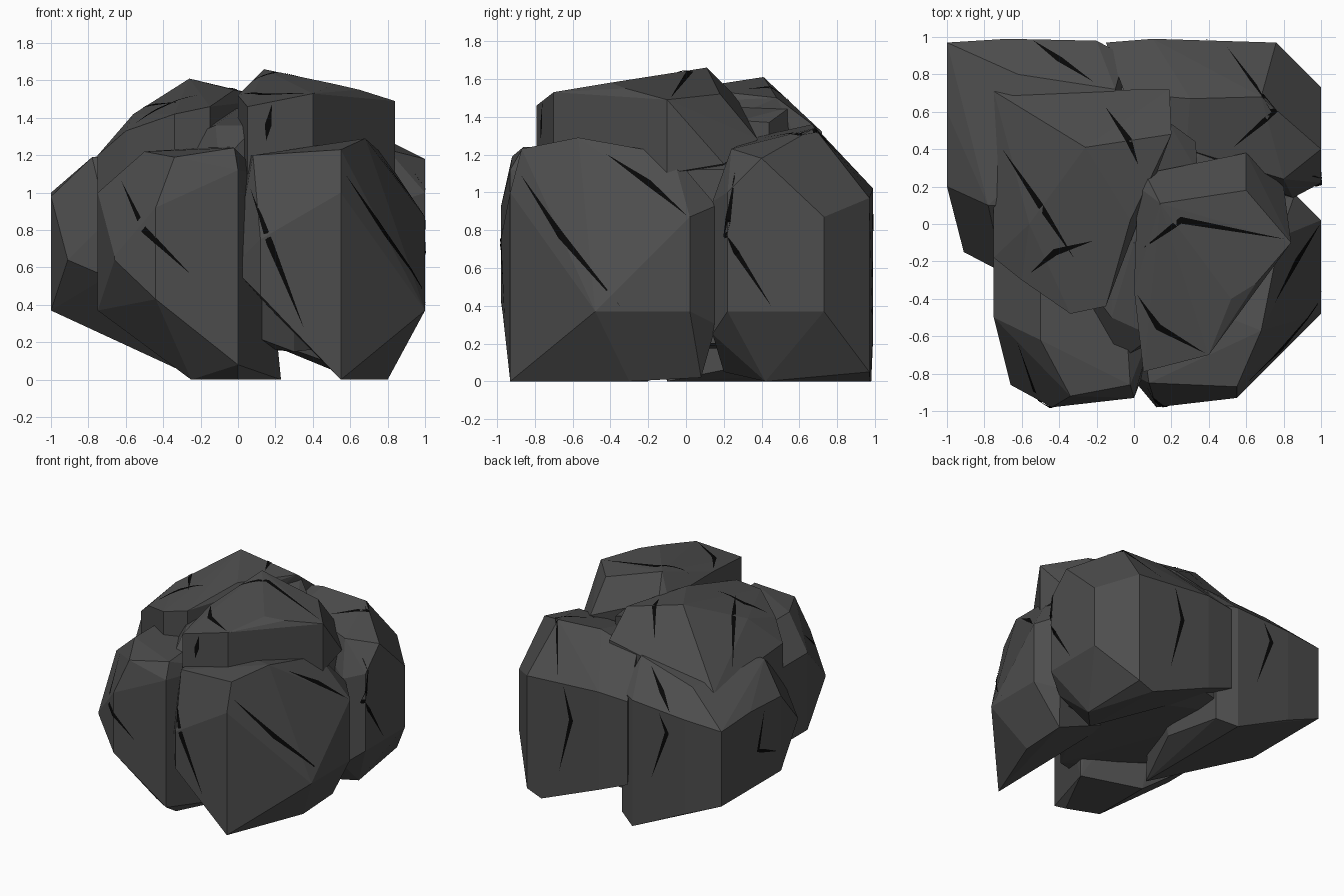
import bpy, bmesh
from mathutils import Vector
from mathutils.bvhtree import BVHTree

if "Cube" in bpy.data.objects:
    bpy.data.objects.remove(bpy.data.objects["Cube"])


def material(name, v):
    m = bpy.data.materials.new(name)
    m.diffuse_color = (v, v, v, 1)
    m.use_nodes = True
    m.node_tree.nodes["Principled BSDF"].inputs["Base Color"].default_value = m.diffuse_color
    return m


STONE = material("charcoal_stone", 0.075)
DARK = material("dark_crevice", 0.002)
all_verts, all_faces = [], []


def link(name, bm, mat):
    me = bpy.data.meshes.new(name)
    bm.to_mesh(me)
    bm.free()
    me.materials.append(mat)
    bpy.context.collection.objects.link(bpy.data.objects.new(name, me))
    return me


def rock(name, columns, roof):
    """Faceted boulder: corner columns (x, y, low, high) plus extra single points."""
    bm = bmesh.new()
    for x, y, lo, hi in columns:
        bm.verts.new((x, y, lo))
        if hi > lo:
            bm.verts.new((x, y, hi))
    for p in roof:
        bm.verts.new(p)
    res = bmesh.ops.convex_hull(bm, input=bm.verts)
    loose = {g for g in res["geom_interior"] + res["geom_unused"]
             if isinstance(g, bmesh.types.BMVert)}
    bmesh.ops.delete(bm, geom=list(loose), context='VERTS')
    bmesh.ops.dissolve_limit(bm, angle_limit=0.06, verts=bm.verts, edges=bm.edges)
    bmesh.ops.recalc_face_normals(bm, faces=bm.faces)
    me = link(name, bm, STONE)
    base = len(all_verts)
    all_verts.extend(v.co.copy() for v in me.vertices)
    all_faces.extend([base + i for i in p.vertices] for p in me.polygons)


# Lower ring of four boulders with slanted undersides
rock("front_right_rock",
     [(.55, -.93, 0, 1.0), (.12, -.98, .45, .75), (1, -.48, .37, .37),
      (1, .02, .37, .87), (.86, .16, .3, .93), (-.03, -.8, .6, .6), (0, -.3, .55, 1.18)],
     [(.8, -.3, 0), (.8, .08, .02), (.55, -.87, 1.23), (.68, -.57, 1.29),
      (.08, -.85, 1.2), (.78, -.07, 1.2), (.35, .1, .2)])

rock("front_left_rock",
     [(-.66, -.86, .64, .66), (-.44, -.98, .43, .92), (0, -.93, .08, 1.12),
      (-.75, -.5, .37, 1.0), (-.75, -.15, .37, 1.0), (.12, -.5, .1, 1.1)],
     [(0, -.8, 0), (-.25, -.7, 0), (.23, -.35, 0), (-.25, -.2, 0), (-.02, -.86, 1.24),
      (-.34, -.92, 1.19), (-.5, -.62, 1.22), (-.05, -.4, 1.25), (-.5, -.2, 1.22)])

rock("back_left_rock",
     [(-1, .97, .37, .98), (-.68, .99, .23, 1.0), (-.2, .98, 0, 1.03),
      (-.05, .9, .05, 1.05), (-1, .2, .37, .98), (-.91, -.15, .64, .64), (-.7, -.26, .55, .85)],
     [(-.2, -.1, 0), (0, .4, .1), (-1, .6, 1.0), (-.62, .8, 1.18),
      (-.1, .72, 1.27), (-.78, .1, 1.19), (-.1, .1, 1.2)])

rock("back_right_rock",
     [(1, .22, .37, 1.0), (1, .4, .37, 1.18), (1, .73, .37, .87), (.76, .97, .05, .97),
      (.1, .99, .22, 1.02), (-.15, .97, .32, 1.0), (.85, .14, .25, .95)],
     [(.63, .97, 0), (.8, .42, 0), (.6, .2, .05), (.3, .67, 1.36), (.68, .68, 1.34),
      (.28, .4, 1.3), (.86, .4, 1.2), (.8, .24, 1.23), (-.05, .7, 1.28)])

# Upper pair of boulders
rock("upper_right_rock",
     [(.05, -.79, 1.1, 1.46), (.4, -.7, 1.1, 1.53), (.65, -.32, 1.1, 1.55),
      (.84, -.1, 1.1, 1.49), (0, -.35, 1.1, 1.52), (.02, .2, 1.1, 1.5)],
     [(.52, -.4, 1.58), (.14, .11, 1.66), (.6, .18, 1.52),
      (.6, .38, 1.28), (.06, .27, 1.5), (.8, .2, 1.15)])

rock("upper_left_rock",
     [(-.75, .71, .95, 1.13), (.19, .72, 1.0, 1.32), (-.75, -.18, .9, 1.2),
      (-.6, -.3, .95, 1.33), (-.34, -.48, 1.1, 1.42), (-.15, -.44, 1.1, 1.46)],
     [(-.56, .0, 1.42), (-.26, .41, 1.61), (.2, .48, 1.5), (-.02, .02, 1.55)])

# Wedge and inner mass closing the gaps between the boulders
rock("bridge_rock",
     [(.05, .2, 1.2, 1.47), (.18, .55, 1.2, 1.45), (.34, .28, 1.2, 1.38), (.33, .44, 1.2, 1.37)],
     [(-.05, .3, 1.3)])
rock("core_rock",
     [(-.1, -.75, .3, 1.15), (.3, -.5, .15, 1.2), (.75, 0, .2, 1.12), (.75, .35, .2, 1.12),
      (.1, .9, .25, .98), (-.3, .85, .2, .98), (-.5, 0, .25, 1.2)],
     [(-.12, -.5, 1.36), (.1, -.6, 1.36), (-.1, .3, 1.45), (.1, .2, 1.45), (0, -.1, 1.45),
      (.4, .4, 1.25)])

# Tapered crevices projected from a viewing side onto the rock faces
tree = BVHTree.FromPolygons(all_verts, all_faces)
SIDES = {
    "front": (lambda a, b: Vector((a, -3, b)), Vector((0, 1, 0))),
    "back": (lambda a, b: Vector((a, 3, b)), Vector((0, -1, 0))),
    "right": (lambda a, b: Vector((3, a, b)), Vector((-1, 0, 0))),
    "left": (lambda a, b: Vector((-3, a, b)), Vector((1, 0, 0))),
    "top": (lambda a, b: Vector((a, b, 3)), Vector((0, 0, -1))),
}


def crevice(bm, side, p, q, r, width=.018):
    start, d = SIDES[side]
    p, q, r = Vector(p), Vector(q), Vector(r)
    pts = [p.lerp(q, i / 4) for i in range(4)] + [q.lerp(r, i / 4) for i in range(5)]
    hits = [tree.ray_cast(start(*c), d)[:2] for c in pts]
    if any(h[0] is None for h in hits):
        return
    rails = []
    for i, (co, n) in enumerate(hits):
        t = hits[min(i + 1, 8)][0] - hits[max(i - 1, 0)][0]
        s = n.cross(t).normalized() * width * (1.02 - abs(i - 4) / 4)
        rails.append([bm.verts.new(co + n * .004 + k * s) for k in (1, -1)])
    for i, (a, b) in enumerate(zip(rails, rails[1:])):
        if (hits[i][0] - hits[i + 1][0]).length < .25:
            bm.faces.new((a[0], a[1], b[1], b[0]))


bm = bmesh.new()
for c in (
    ("front", (-.62, 1.06), (-.5, .8), (-.26, .57)),
    ("front", (.07, 1.02), (.17, .73), (.35, .28)),
    ("front", (.18, 1.47), (.16, 1.36), (.15, 1.28)),
    ("right", (-.87, 1.09), (-.66, .77), (-.35, .4)),
    ("right", (.26, 1.1), (.21, .77), (.45, .4)),
    ("right", (-.42, 1.2), (-.2, 1.05), (0, .88)),
    ("top", (-.15, .62), (-.03, .45), (.02, .32)),
    ("top", (-.7, .4), (-.5, .1), (-.32, -.18)),
    ("top", (.05, -.13), (.25, .02), (.8, -.08)),
    ("top", (.02, -.38), (.13, -.55), (.38, -.69)),
    ("top", (.5, .94), (.75, .6), (.53, .41)),
    ("top", (-.54, .98), (-.4, .88), (-.22, .76)),
    ("top", (-.55, -.26), (-.42, -.15), (-.22, -.09)),
    ("back", (-.45, .99), (-.52, .85), (-.38, .45)),
    ("back", (.42, .98), (.35, .72), (.46, .28)),
    ("left", (.42, .95), (.5, .65), (.25, .55)),
):
    crevice(bm, *c)
link("crevices", bm, DARK)
